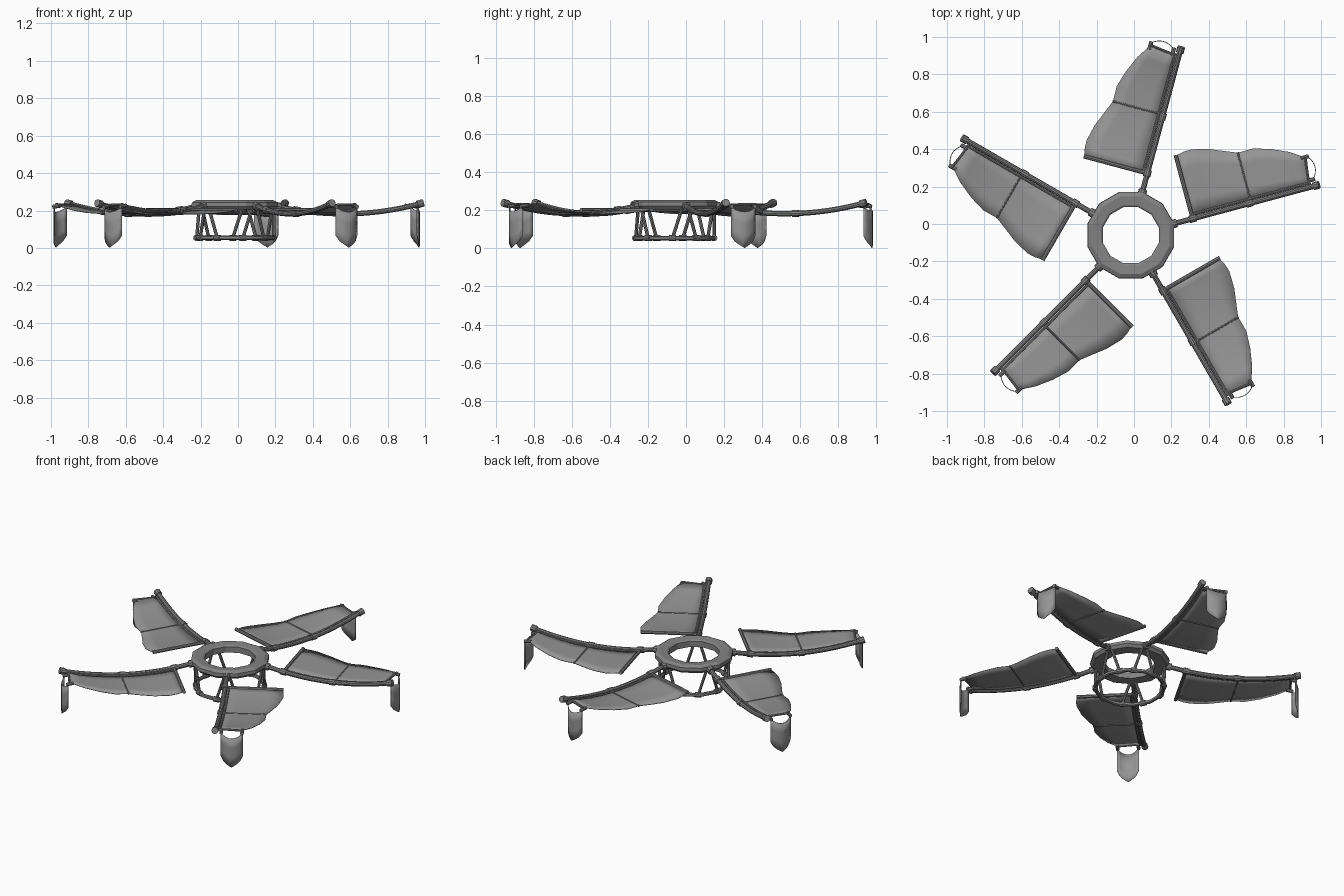
import bpy, bmesh
from math import sin, cos, pi, radians
from mathutils import Vector

if "Cube" in bpy.data.objects:
    bpy.data.objects.remove(bpy.data.objects["Cube"], do_unlink=True)

HUB = Vector((-0.017, -0.06, 0))
ARMS = [15, 75, 150, 225, 300]


def material(name, value):
    m = bpy.data.materials.new(name)
    m.use_nodes = True
    color = (value, value, value, 1)
    m.diffuse_color = color
    m.node_tree.nodes["Principled BSDF"].inputs["Base Color"].default_value = color
    return m


FRAME = material("frame grey", 0.23)
CLOTH = material("sail grey", 0.3)


def sweep(bm, pts, radius, sides=10, closed=False):
    """Round tube along a path."""
    pts = [Vector(p) for p in pts]
    n = len(pts)
    rings = []
    for i, p in enumerate(pts):
        a = pts[(i - 1) % n] if closed else pts[max(i - 1, 0)]
        b = pts[(i + 1) % n] if closed else pts[min(i + 1, n - 1)]
        t = (b - a).normalized()
        ref = Vector((0, 0, 1)) if abs(t.z) < 0.95 else Vector((1, 0, 0))
        s = t.cross(ref).normalized()
        w = s.cross(t)
        rings.append([bm.verts.new(p + radius * (cos(k * 2 * pi / sides) * s + sin(k * 2 * pi / sides) * w))
                      for k in range(sides)])
    for i in range(n if closed else n - 1):
        a, b = rings[i], rings[(i + 1) % n]
        for k in range(sides):
            j = (k + 1) % sides
            bm.faces.new((a[k], a[j], b[j], b[k]))
    if not closed:
        bm.faces.new(rings[0])
        bm.faces.new(rings[-1])


def sheet(bm, rows):
    """Quad grid through rows of points."""
    grid = [[bm.verts.new(p) for p in row] for row in rows]
    for a, b in zip(grid, grid[1:]):
        for k in range(len(a) - 1):
            bm.faces.new((a[k], a[k + 1], b[k + 1], b[k]))


def finish(bm, name, mat, limit=35):
    bmesh.ops.recalc_face_normals(bm, faces=bm.faces[:])
    for f in bm.faces:
        f.smooth = True
    for e in bm.edges:
        e.smooth = e.calc_face_angle(0) < radians(limit)
    mesh = bpy.data.meshes.new(name)
    bm.to_mesh(mesh)
    bm.free()
    mesh.materials.append(mat)
    return mesh


def place(mesh, name, angle=0, thickness=0):
    ob = bpy.data.objects.new(name, mesh)
    ob.location = HUB
    ob.rotation_euler.z = radians(angle)
    bpy.context.collection.objects.link(ob)
    if thickness:
        mod = ob.modifiers.new("thickness", "SOLIDIFY")
        mod.thickness = thickness
        mod.offset = 0


def polar(r, degrees, z):
    return Vector((r * cos(radians(degrees)), r * sin(radians(degrees)), z))


def arm_z(u):
    return 0.182 + 0.3 * (u - 0.6) ** 2


# Twelve-sided hub ring
bm = bmesh.new()
profile = [(0.155, 0.205), (0.155, 0.243), (0.165, 0.25), (0.215, 0.255),
           (0.238, 0.243), (0.24, 0.222), (0.225, 0.205)]
loops = [[bm.verts.new(polar(r, 15 + 30 * k, z)) for k in range(12)] for r, z in profile]
for i in range(len(loops)):
    a, b = loops[i], loops[(i + 1) % len(loops)]
    for k in range(12):
        bm.faces.new((a[k], a[(k + 1) % 12], b[(k + 1) % 12], b[k]))
place(finish(bm, "hub_ring", FRAME, 10), "hub_ring")

# Lower cage ring with collars, and paired struts up to the arm roots
bm = bmesh.new()
sweep(bm, [polar(0.212, 15 + 30 * k, 0.054) for k in range(12)], 0.012, closed=True)
for angle in ARMS:
    for side in (-18, 18):
        foot = angle + side
        sweep(bm, [polar(0.208, foot - 5, 0.054), polar(0.208, foot + 5, 0.054)], 0.017)
place(finish(bm, "lower_ring", FRAME), "lower_ring")

bm = bmesh.new()
for angle in ARMS:
    for side in (-1, 1):
        sweep(bm, [polar(0.208, angle + 18 * side, 0.054),
                   polar(0.212, angle + 4 * side, 0.215)], 0.009, 8)
place(finish(bm, "cage_struts", FRAME), "cage_struts")

# Curved arm with root socket, collars and end cap
bm = bmesh.new()


def along(a, b, v=0, n=1):
    us = [a + (b - a) * i / n for i in range(n + 1)]
    return [(u, v, arm_z(u)) for u in us]


sweep(bm, along(0.2, 1.03, n=16), 0.0145)
for start, end, radius in [(0.212, 0.252, 0.023), (0.325, 0.36, 0.02),
                           (0.64, 0.675, 0.019), (1.01, 1.042, 0.021)]:
    sweep(bm, along(start, end), radius)
arm_mesh = finish(bm, "arm", FRAME)

# Scalloped sail beside the arm
EDGE = [(0.34, 0.347), (0.385, 0.358), (0.43, 0.36), (0.52, 0.338), (0.6, 0.305),
        (0.667, 0.278), (0.75, 0.279), (0.84, 0.252), (0.93, 0.212), (1.01, 0.16)]
bm = bmesh.new()
rows = []
for u, width in EDGE:
    inner = min(u, 0.992)
    rows.append([(inner + (u - inner) * k / 4, 0.015 + (width - 0.015) * k / 4, arm_z(u))
                 for k in range(5)])
sheet(bm, rows)
sail_mesh = finish(bm, "sail", CLOTH)

# Sail hem tube and cross ribs
bm = bmesh.new()
sweep(bm, along(0.335, 1.0, 0.023, 14), 0.008, 8)
for u, width, radius in [(0.342, 0.352, 0.011), (0.667, 0.28, 0.006)]:
    sweep(bm, [(u, 0, arm_z(u)), (u, width, arm_z(u))], radius, 8)
sweep(bm, [(0.99, 0, arm_z(0.99)), (0.998, 0.08, arm_z(1)), (1.01, 0.165, arm_z(1.01))], 0.007, 8)
rib_mesh = finish(bm, "sail_ribs", FRAME)

# Hanging end flap: bowed outward, dipped top, pointed tip
bm = bmesh.new()
rows = []
for k in range(9):
    t = -1 + k / 4
    v = 0.1 + 0.066 * t
    bottom = 0.002 + 0.042 * abs(t) + 0.022 * abs(t) ** 6
    top = 0.192 + 0.026 * t * t
    u = 1.018 + 0.028 * (1 - t * t)
    rows.append([(u, v, bottom + (top - bottom) * j / 3) for j in range(4)])
sheet(bm, rows)
flap_mesh = finish(bm, "end_flap", CLOTH)

# Clips joining the flap to the sail end
bm = bmesh.new()
for v in (0.036, 0.162):
    sweep(bm, [(0.985, v, 0.226), (1.028, v, 0.22)], 0.011, 8)
clip_mesh = finish(bm, "flap_clips", FRAME)

for number, angle in enumerate(ARMS, 1):
    for mesh, thickness in [(arm_mesh, 0), (rib_mesh, 0), (clip_mesh, 0),
                            (sail_mesh, 0.004), (flap_mesh, 0.004)]:
        place(mesh, f"{mesh.name}_{number}", angle, thickness)
